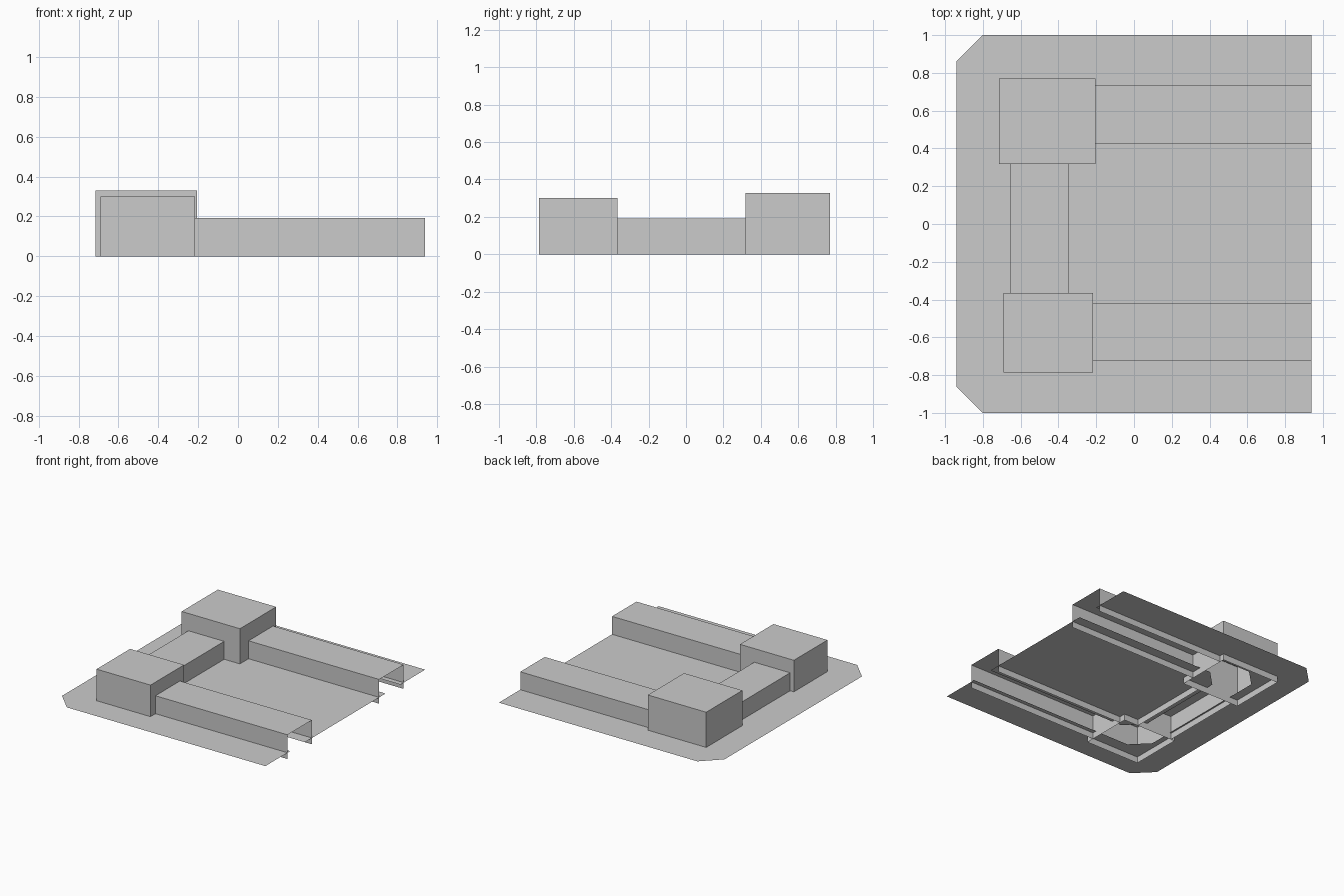
import bpy
import bmesh

cube = bpy.data.objects.get("Cube")
if cube:
    bpy.data.objects.remove(cube, do_unlink=True)

grey = bpy.data.materials.new("plain_grey")
grey.use_nodes = True
colour = (0.6, 0.6, 0.6, 1)
grey.diffuse_color = colour
grey.node_tree.nodes["Principled BSDF"].inputs["Base Color"].default_value = colour

GROUND = 0.05
WALL_TOP = 0.192
EDGE = 0.94


def finish(name, bm):
    mesh = bpy.data.meshes.new(name)
    bm.to_mesh(mesh)
    bm.free()
    mesh.materials.append(grey)
    obj = bpy.data.objects.new(name, mesh)
    bpy.context.collection.objects.link(obj)


def shell(name, x, y, top, open_axis=None):
    """Bottomless box, with both ends along open_axis left out."""
    bm = bmesh.new()
    bmesh.ops.create_cube(bm, size=1)
    for v in bm.verts:
        v.co = (x[v.co.x > 0], y[v.co.y > 0], top if v.co.z > 0 else 0)
    bm.normal_update()
    gone = [f for f in bm.faces if f.normal.z < -0.5
            or (open_axis is not None and abs(f.normal[open_axis]) > 0.5)]
    bmesh.ops.delete(bm, geom=gone, context='FACES')
    finish(name, bm)


def sheet(name, outline):
    """Flat ground sheet, normal up."""
    bm = bmesh.new()
    face = bm.faces.new([bm.verts.new((x, y, GROUND)) for x, y in outline])
    face.normal_update()
    if face.normal.z < 0:
        face.normal_flip()
    finish(name, bm)


def bay(x, y, cut):
    """Half outline from the open edge round one chamfered corner, mirrored."""
    half = [(EDGE, -y), (x + cut, -y), (x, cut - y)]
    return half + [(px, -py) for px, py in reversed(half)]


# Ground: outer apron and inner yard, with a foundation trench between them
sheet("outer_ground", bay(-EDGE, 1.0, 0.14) + bay(-0.645, 0.69, 0.13)[::-1])
sheet("inner_yard", bay(-0.43, 0.505, 0.13))

# Corner towers
shell("front_tower", (-0.69, -0.217), (-0.785, -0.365), 0.30)
shell("back_tower", (-0.716, -0.205), (0.317, 0.77), 0.329)

# Walls between and beyond the towers
shell("front_wall", (-0.217, EDGE), (-0.723, -0.417), WALL_TOP, 0)
shell("back_wall", (-0.205, EDGE), (0.425, 0.732), WALL_TOP, 0)
shell("side_wall", (-0.657, -0.343), (-0.365, 0.317), WALL_TOP, 1)
